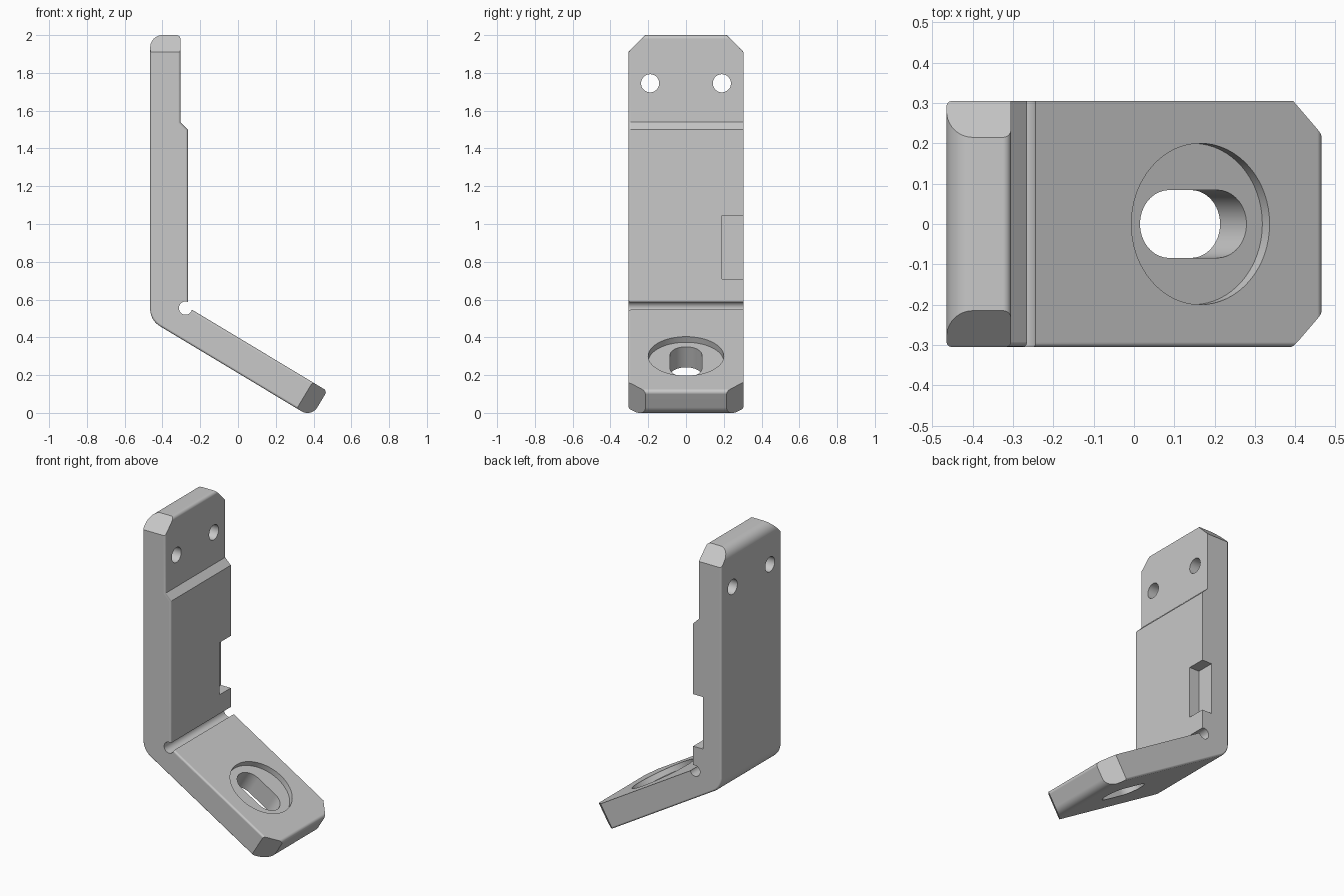
import bpy, bmesh, math
from mathutils import Vector

if "Cube" in bpy.data.objects:
    bpy.data.objects.remove(bpy.data.objects["Cube"])

HALF_W = 0.305                                # half of the strip width
TILT = math.radians(31)                       # foot slope
X, Y, Z = Vector((1, 0, 0)), Vector((0, 1, 0)), Vector((0, 0, 1))
U = Vector((math.cos(TILT), 0, -math.sin(TILT)))   # along the foot
N = Vector((math.sin(TILT), 0, math.cos(TILT)))    # out of the foot
BEND = Vector((-0.265, 0, 0.559))             # inner bend corner
FOOT_LEN, FOOT_T, CHAMFER = 0.86, 0.162, 0.09
SHADE = (0.58, 0.58, 0.58, 1)

grey = bpy.data.materials.new("satin grey")
grey.use_nodes = True
grey.diffuse_color = SHADE
grey.node_tree.nodes["Principled BSDF"].inputs["Base Color"].default_value = SHADE


def round_corners(corners, steps=10):
    """Outline points from (point, radius) corners."""
    out = []
    for i, (p, r) in enumerate(corners):
        if r == 0:
            out.append(p)
            continue
        a = (corners[i - 1][0] - p).normalized()
        b = (corners[(i + 1) % len(corners)][0] - p).normalized()
        half = a.angle(b) / 2
        centre = p + (a + b).normalized() * r / math.sin(half)
        start = (p + a * r / math.tan(half) - centre).normalized()
        end = (p + b * r / math.tan(half) - centre).normalized()
        for k in range(steps + 1):
            out.append(centre + start.slerp(end, k / steps) * r)
    return out


def prism(points, direction):
    """Closed solid from a flat outline swept along a direction."""
    bm = bmesh.new()
    face = bm.faces.new([bm.verts.new(p) for p in points])
    swept = bmesh.ops.extrude_face_region(bm, geom=[face])["geom"]
    bmesh.ops.translate(bm, vec=direction, verts=[v for v in swept if isinstance(v, bmesh.types.BMVert)])
    bmesh.ops.recalc_face_normals(bm, faces=bm.faces[:])
    return bm


def make_object(name, bm):
    mesh = bpy.data.meshes.new(name)
    bm.to_mesh(mesh)
    bm.free()
    mesh.materials.append(grey)
    obj = bpy.data.objects.new(name, mesh)
    bpy.context.collection.objects.link(obj)
    return obj


def stadium(centre, a, b, radius, half_straight=0, steps=32):
    """Circle, or slot stretched along a."""
    pts = []
    for side in (1, -1):
        for k in range(steps + (half_straight > 0)):
            t = math.pi * (k / steps - 0.5)
            pts.append(centre + side * (a * (half_straight + radius * math.cos(t)) + b * radius * math.sin(t)))
    return pts


# Bent strip: side outline swept across the width
under = BEND - N * FOOT_T
outer = under + U * ((-0.465 - under.x) / U.x)
tip = BEND + U * FOOT_LEN
outline = round_corners([
    (Vector((-0.465, 0, 2)), 0.065),
    (Vector((-0.305, 0, 2)), 0.02),
    (Vector((-0.305, 0, 1.54)), 0),
    (Vector((-0.265, 0, 1.5)), 0),
    (BEND, 0),
    (tip, 0.02),
    (tip - N * FOOT_T, 0.06),
    (outer, 0.106),
])
bm = prism([p - Y * HALF_W for p in outline], Y * 2 * HALF_W)

# Softened rim: whole front edge, and only the outer side of the rear edge
rim = []
for e in bm.edges:
    ys = [v.co.y for v in e.verts]
    side = [f for f in e.link_faces if abs(f.normal.y) < 0.5]
    if abs(ys[0] - ys[1]) < 1e-4 and (ys[0] < 0 or side[0].normal.x < -0.1):
        rim.append(e)
bmesh.ops.bevel(bm, geom=rim, offset=0.012, segments=3, profile=0.5, affect='EDGES')

# Clipped corners at the top and at the foot end
for along, corner in ((Z, Z * 2), (U, tip)):
    for s in (1, -1):
        at = corner.copy()
        at.y = s * HALF_W
        cut = bmesh.ops.bisect_plane(bm, geom=bm.verts[:] + bm.edges[:] + bm.faces[:],
                                     plane_co=at - along * CHAMFER,
                                     plane_no=(along + Y * s).normalized(), clear_outer=True)
        edges = [g for g in cut["geom_cut"] if isinstance(g, bmesh.types.BMEdge)]
        bmesh.ops.edgeloop_fill(bm, edges=edges)
bmesh.ops.recalc_face_normals(bm, faces=bm.faces[:])
bracket = make_object("bent_bracket", bm)

# Cutters: bend relief, recess, slot, side notch, mounting holes
seat = BEND + U * (0.43 / U.x)
cutters = [
    prism(stadium(Vector((-0.278, -0.5, 0.555)), X, Z, 0.035), Y),
    prism(stadium(seat - N * 0.035, U, Y, 0.2), N * 0.2),
    prism(stadium(seat - N * 0.3, U, Y, 0.084, 0.07), N * 0.5),
    prism([Vector((-0.335, y, z)) for y, z in ((0.19, 0.71), (0.4, 0.71), (0.4, 1.045), (0.19, 1.045))], X * 0.2),
]
for s in (1, -1):
    cutters.append(prism(stadium(Vector((-0.6, s * 0.19, 1.745)), Y, Z, 0.048), X * 0.5))

bpy.context.view_layer.objects.active = bracket
for cutter_bm in cutters:
    cutter = make_object("cutter", cutter_bm)
    cutter.hide_render = True
    mod = bracket.modifiers.new("cut", 'BOOLEAN')
    mod.operation, mod.solver, mod.object = 'DIFFERENCE', 'EXACT', cutter
    bpy.ops.object.modifier_apply(modifier=mod.name)
    bpy.data.objects.remove(cutter)

# Smooth fillets and bores, flat faces and crisp corners
bpy.ops.object.select_all(action='DESELECT')
bracket.select_set(True)
bpy.ops.object.shade_smooth_by_angle(angle=math.radians(32))
flat = bracket.modifiers.new("flat faces", 'WEIGHTED_NORMAL')
flat.keep_sharp = True
